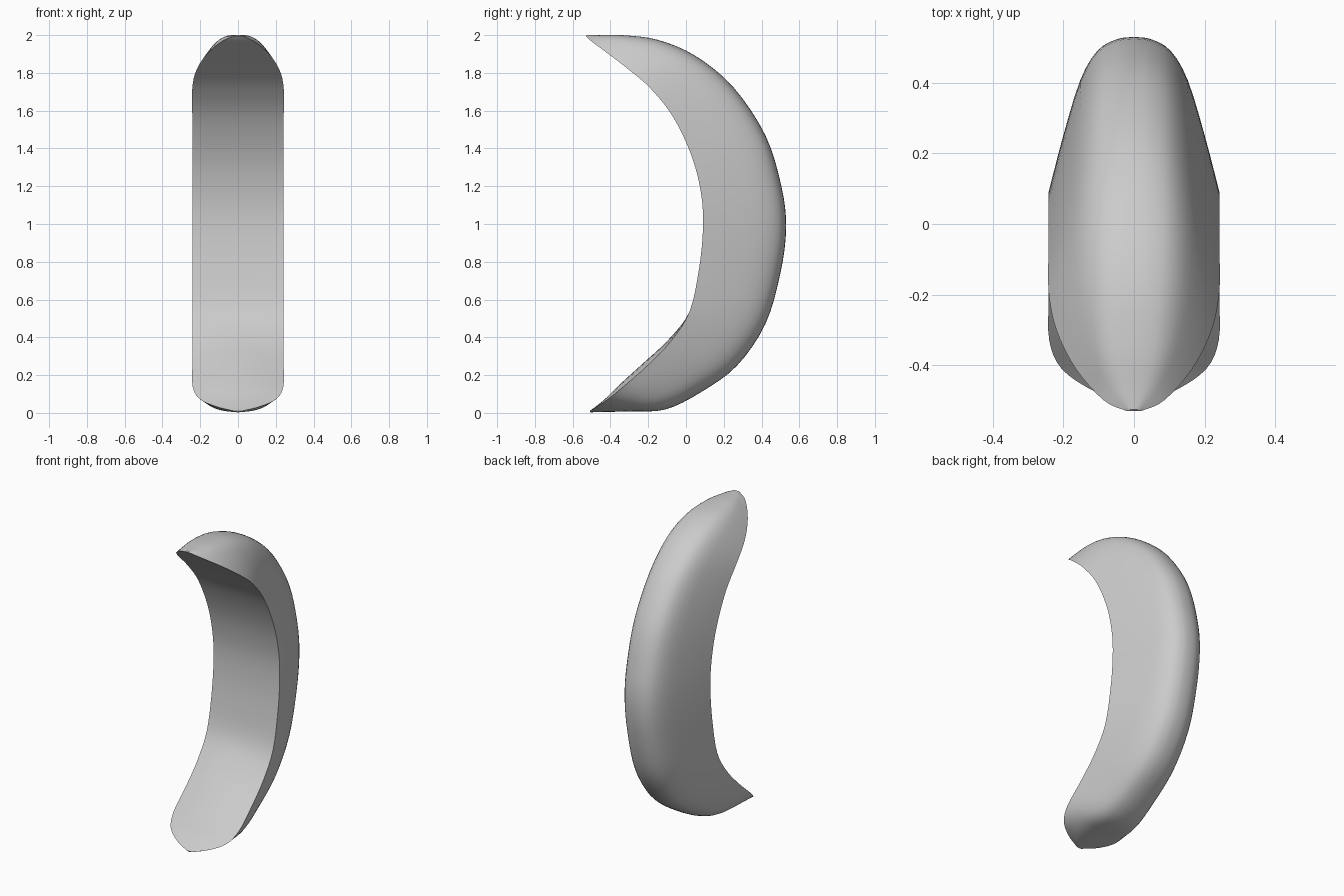
import bpy, bmesh, math
from mathutils import Vector

if "Cube" in bpy.data.objects:
    bpy.data.objects.remove(bpy.data.objects["Cube"])


def smooth(points, steps):
    """Catmull-Rom resampling of a list of tuples."""
    pts = [Vector(p) for p in points]
    pts = [2 * pts[0] - pts[1]] + pts + [2 * pts[-1] - pts[-2]]
    out = []
    for i in range(1, len(pts) - 2):
        a, b, c, d = pts[i - 1:i + 3]
        for k in range(steps):
            t = k / steps
            out.append(0.5 * (2 * b + (c - a) * t + (2 * a - 5 * b + 4 * c - d) * t * t
                              + (3 * b - a - 3 * c + d) * t ** 3))
    return out + [pts[-2]]


# Stations along the crescent: inner edge (y, z), outer ridge (y, z), half width, front bulge
stations = [
    (-0.530, 1.995, -0.525, 2.00, 0.02, 0),
    (-0.50, 1.967, -0.46, 2.00, 0.085, 0),
    (-0.41, 1.90, -0.34, 2.00, 0.165, 0),
    (-0.30, 1.815, -0.15, 1.975, 0.22, 0),
    (-0.19, 1.72, 0.05, 1.89, 0.242, 0),
    (-0.07, 1.57, 0.25, 1.725, 0.242, 0),
    (0.03, 1.36, 0.42, 1.47, 0.242, 0),
    (0.08, 1.16, 0.505, 1.20, 0.242, 0),
    (0.09, 0.98, 0.53, 0.98, 0.242, 0),
    (0.07, 0.77, 0.50, 0.74, 0.242, 0),
    (0.02, 0.54, 0.42, 0.47, 0.242, 0),
    (-0.08, 0.38, 0.27, 0.25, 0.242, 0.015),
    (-0.21, 0.245, 0.08, 0.11, 0.242, 0.025),
    (-0.33, 0.14, -0.11, 0.018, 0.24, 0.022),
    (-0.41, 0.075, -0.30, 0.008, 0.205, 0.012),
    (-0.47, 0.035, -0.44, 0.005, 0.12, 0.004),
    (-0.51, 0.010, -0.505, 0.003, 0.02, 0),
]
path = smooth(stations, 4)

# Cross-section half: wide flat front tapering to a rounded back (width, depth)
half = smooth([(1, 0), (0.83, 0.36), (0.63, 0.72), (0.43, 0.91), (0.2, 0.985), (0, 1)], 3)
section = [(p[0], p[1]) for p in half] + [(-p[0], p[1]) for p in reversed(half[:-1])]
section += [(-1 + k * 0.25, 0) for k in range(1, 8)]

bm = bmesh.new()
rings = []
for iy, iz, oy, oz, w, b in path:
    inner, outer = Vector((0, iy, iz)), Vector((0, oy, oz))
    ring = []
    for i, (u, v) in enumerate(section):
        p = inner.lerp(outer, v)
        p.x = u * w
        if v == 0:
            p += Vector((0, -0.7, 0.7)) * b * (1 - u * u)
        ring.append(bm.verts.new(p))
    rings.append(ring)
n = len(section)
for r, s in zip(rings, rings[1:]):
    for i in range(n):
        j = (i + 1) % n
        bm.faces.new((r[i], r[j], s[j], s[i]))

# Tips
bm.faces.new(rings[0])
bm.faces.new(rings[-1])
bmesh.ops.recalc_face_normals(bm, faces=bm.faces)

mesh = bpy.data.meshes.new("crescent_body")
bm.to_mesh(mesh)
bm.free()
body = bpy.data.objects.new("crescent_body", mesh)
bpy.context.collection.objects.link(body)
bpy.context.view_layer.objects.active = body
body.select_set(True)
bpy.ops.object.shade_smooth_by_angle(angle=math.radians(40))
